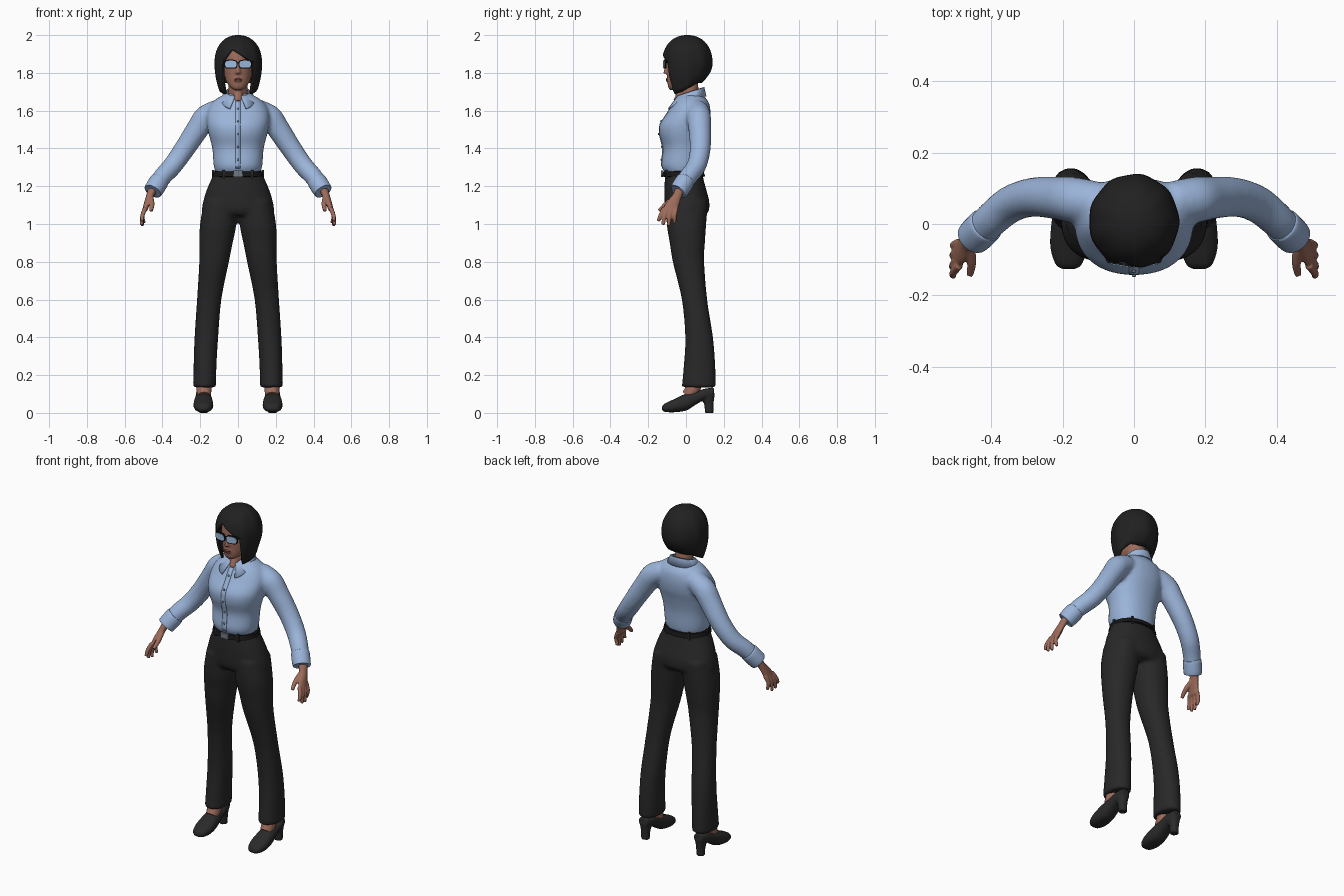
import bpy, bmesh, math
from mathutils import Vector

if "Cube" in bpy.data.objects:
    bpy.data.objects.remove(bpy.data.objects["Cube"])


def material(name, r, g, b):
    m = bpy.data.materials.new(name)
    m.use_nodes = True
    m.diffuse_color = (r, g, b, 1)
    m.node_tree.nodes["Principled BSDF"].inputs["Base Color"].default_value = (r, g, b, 1)
    return m


SHIRT = material("shirt blue", 0.33, 0.46, 0.70)
TROUSER = material("trouser charcoal", 0.021, 0.021, 0.021)
HAIR = material("hair black", 0.015, 0.015, 0.015)
SKIN = material("skin brown", 0.34, 0.15, 0.105)
LIP = material("lip brown", 0.24, 0.08, 0.065)
SHOE = material("shoe charcoal", 0.024, 0.023, 0.023)
BLACK = material("frame black", 0.008, 0.008, 0.008)
LENS = material("lens blue", 0.33, 0.50, 0.74)
STEEL = material("buckle grey", 0.16, 0.19, 0.22)

X, Y, Z = Vector((1, 0, 0)), Vector((0, 1, 0)), Vector((0, 0, 1))


def spline(a, b, c, d, t):
    return 0.5 * (2 * b + (c - a) * t + (2 * a - 5 * b + 4 * c - d) * t * t
                  + (3 * b - a - 3 * c + d) * t ** 3)


def loft(bm, rings, n=28, e=1.0, steps=4):
    """Skin rings of (centre, u axis, v axis), smoothed along the length."""
    last = len(rings) - 1
    dense = []
    for i in range(last):
        four = [rings[min(max(i + k, 0), last)] for k in (-1, 0, 1, 2)]
        for s in range(steps):
            dense.append([spline(*[r[j] for r in four], s / steps) for j in range(3)])
    dense.append(rings[-1])
    loops = []
    for c, u, v in dense:
        loop = []
        for k in range(n):
            a = math.tau * k / n
            ca, sa = math.cos(a), math.sin(a)
            loop.append(bm.verts.new(c + u * math.copysign(abs(ca) ** e, ca)
                                     + v * math.copysign(abs(sa) ** e, sa)))
        loops.append(loop)
    for p, q in zip(loops, loops[1:]):
        for k in range(n):
            bm.faces.new((p[k], p[k - 1], q[k - 1], q[k]))
    bm.faces.new(loops[0])
    bm.faces.new(loops[-1])


def flat(z, x0, x1, front, back, s=1):
    """Horizontal ring between two x and two y limits."""
    c = Vector((s * (x0 + x1) / 2, (front + back) / 2, z))
    return c, X * (x1 - x0) / 2, Y * (back - front) / 2


def tube(bm, path, ref=Y, s=1, n=16, steps=4):
    """Round tube through (x, y, z, radius) points."""
    pts = [Vector((s * p[0], p[1], p[2])) for p in path]
    rings = []
    for i, p in enumerate(path):
        t = (pts[min(i + 1, len(pts) - 1)] - pts[max(i - 1, 0)]).normalized()
        u = t.cross(ref).normalized()
        rings.append((pts[i], u * p[3], t.cross(u) * p[3]))
    loft(bm, rings, n, 1, steps)


def ball(bm, c, rx, ry, rz):
    g = bmesh.ops.create_uvsphere(bm, u_segments=16, v_segments=10, radius=1)["verts"]
    for v in g:
        v.co = Vector((v.co.x * rx + c[0], v.co.y * ry + c[1], v.co.z * rz + c[2]))


def box(bm, c, sx, sy, sz):
    for v in bmesh.ops.create_cube(bm, size=1)["verts"]:
        v.co = Vector((v.co.x * sx + c[0], v.co.y * sy + c[1], v.co.z * sz + c[2]))


def finish(name, bm, mat, voxel=0, smooth=0, shell=0):
    bmesh.ops.recalc_face_normals(bm, faces=bm.faces)
    me = bpy.data.meshes.new(name)
    bm.to_mesh(me)
    bm.free()
    me.materials.append(mat)
    me.shade_smooth()
    me.set_sharp_from_angle(angle=0.8)
    ob = bpy.data.objects.new(name, me)
    bpy.context.collection.objects.link(ob)
    if voxel:
        m = ob.modifiers.new("blend", "REMESH")
        m.mode, m.voxel_size, m.use_smooth_shade = "VOXEL", voxel, True
        m = ob.modifiers.new("soften", "SMOOTH")
        m.factor, m.iterations = 0.5, smooth
    if shell:
        m = ob.modifiers.new("thickness", "SOLIDIFY")
        m.thickness, m.offset = shell, -1
    return ob


def lerp(table, t):
    for (a, p), (b, q) in zip(table, table[1:]):
        if t <= b:
            return p + (q - p) * (t - a) / (b - a)
    return table[-1][1]


# Blouse: torso and sleeves blended into one skin
TORSO = [(1.265, .116, -.108, .083), (1.31, .129, -.13, .09), (1.40, .136, -.122, .095),
         (1.475, .155, -.141, .11), (1.53, .165, -.138, .125), (1.59, .165, -.098, .130),
         (1.64, .14, -.068, .122), (1.672, .10, -.045, .1), (1.69, .06, -.025, .085)]
bm = bmesh.new()
loft(bm, [flat(z, -w, w, f, b) for z, w, f, b in TORSO], 40, 0.9)
SLEEVE = [(.10, .06, 1.605, .058), (.17, .068, 1.565, .064), (.217, .073, 1.498, .06),
          (.285, .075, 1.395, .055), (.347, .055, 1.308, .052), (.40, .012, 1.25, .049),
          (.443, -.03, 1.19, .045)]
for s in (1, -1):
    tube(bm, SLEEVE, s=s, n=28)
finish("blouse", bm, SHIRT, 0.011, 4)
FRONT = [(z, f) for z, w, f, b in TORSO]

# Cuffs
for s, side in ((1, "left"), (-1, "right")):
    bm = bmesh.new()
    tube(bm, [(.413, -.002, 1.232, .044), (.417, -.005, 1.227, .051),
              (.448, -.036, 1.178, .050), (.451, -.04, 1.173, .044)], s=s, n=28)
    finish(side + "_cuff", bm, SHIRT)

# Button placket and buttons
bm = bmesh.new()
rows = []
for i in range(24):
    z = 1.295 + i * 0.0155
    rows.append([bm.verts.new((x, lerp(FRONT, z) - 0.003, z)) for x in (-.014, .014)])
for p, q in zip(rows, rows[1:]):
    bm.faces.new((p[0], p[1], q[1], q[0]))
finish("placket", bm, SHIRT, shell=0.006)
bm = bmesh.new()
for i in range(5):
    z = 1.34 + i * 0.068
    ball(bm, (0, lerp(FRONT, z) - 0.004, z), .006, .004, .006)
finish("buttons", bm, STEEL)

# Folded collar with two points at the front
bm = bmesh.new()
rows = []
for i in range(41):
    a = math.radians(16 + i * 8.2)
    c, s = math.cos(a), math.sin(a)
    p = max(0, c) ** 3
    top = (.064 * s, .018 - .066 * c, 1.70 - .022 * c)
    mid = (.073 * s, .02 - .077 * c, 1.695 - .03 * c)
    low = (s * (.094 + .07 * p), .02 - .088 * c - .034 * p, 1.664 - .012 * c - .045 * p)
    rows.append([bm.verts.new(v) for v in (top, mid, low)])
for p, q in zip(rows, rows[1:]):
    for k in range(2):
        bm.faces.new((p[k], p[k + 1], q[k + 1], q[k]))
finish("collar", bm, SHIRT, shell=0.007)

# Trousers: hips and two flared legs
bm = bmesh.new()
HIPS = [(1.285, .121, -.108, .085), (1.24, .14, -.112, .092), (1.18, .166, -.114, .108),
        (1.12, .184, -.113, .123), (1.07, .192, -.108, .121), (1.045, .18, -.09, .10)]
loft(bm, [flat(z, -w, w, f, b) for z, w, f, b in HIPS], 40, 0.92)
LEG = [(1.12, .0, .18, -.105, .115), (1.0, .008, .201, -.102, .107), (.9, .028, .205, -.086, .10),
       (.8, .048, .205, -.07, .096), (.6, .088, .217, -.022, .112), (.4, .105, .23, -.004, .143),
       (.25, .114, .235, -.012, .155), (.135, .117, .238, -.023, .157)]
for s in (1, -1):
    loft(bm, [flat(*r, s) for r in LEG], 32, 0.92)
finish("trousers", bm, TROUSER, 0.011, 3)

# Belt, loops and buckle
bm = bmesh.new()
loft(bm, [flat(z, -w, w, -w + .006, w - .034) for z, w in
          ((1.25, .125), (1.252, .135), (1.278, .128), (1.28, .118))], 40, 0.92, 1)
finish("belt", bm, BLACK)
bm = bmesh.new()
for a in (35, 145, 215, 325, 90, 270):
    a = math.radians(a)
    box(bm, (.13 * math.sin(a), -.014 - .11 * math.cos(a), 1.263), .013, .013, .046)
finish("belt_loops", bm, TROUSER)
bm = bmesh.new()
box(bm, (0, -.127, 1.266), .05, .01, .032)
finish("buckle", bm, STEEL)

# Head with jaw, nose, neck and throat
bm = bmesh.new()
HEAD = [(1.71, .022, -.085, -.045), (1.725, .042, -.095, -.01), (1.75, .06, -.098, .03),
        (1.79, .073, -.10, .07), (1.83, .079, -.102, .092), (1.88, .081, -.102, .1),
        (1.93, .074, -.09, .09), (1.965, .05, -.055, .065)]
loft(bm, [flat(z, -w, w, f, b) for z, w, f, b in HEAD], 32)
tube(bm, [(0, .035, 1.63, .054), (0, .02, 1.69, .05), (0, .01, 1.78, .05)], n=24)
tube(bm, [(0, -.01, 1.72, .025), (0, -.032, 1.675, .024), (0, -.05, 1.645, .02)], X)
tube(bm, [(0, -.097, 1.85, .007), (0, -.105, 1.82, .010), (0, -.108, 1.795, .014)], X)
ball(bm, (0, -.09, 1.763), .026, .016, .016)
finish("head", bm, SKIN, 0.006, 4)
bm = bmesh.new()
for z in (1.767, 1.759):
    ball(bm, (0, -.101, z), .021, .006, .0055)
finish("lips", bm, LIP)

# Bobbed hair: columns from the crown to a varying hem, open over the face
HEM = [(-180, 1.748), (-120, 1.745), (-75, 1.70), (-48, 1.685), (-40, 1.86), (-16, 1.925),
       (5, 1.90), (38, 1.855), (46, 1.685), (75, 1.70), (120, 1.745), (180, 1.748)]
bm = bmesh.new()
cols = []
for i in range(96):
    deg = -180 + i * 3.75
    a = math.radians(deg)
    c, s = math.cos(a), math.sin(a)
    hem = lerp(HEM, deg)
    curl = .25 + .8 * max(0, -c) ** 1.5
    col = []
    for j in range(25):
        z = 2 - (2 - hem) * (j / 24) ** 2
        if z > 1.85:
            r = max(0, 1 - ((z - 1.85) / .15) ** 2.2) ** .4545
        else:
            r = 1 - curl * ((1.85 - z) / .16) ** 2
        r *= 1 + .012 * math.sin(9 * a) * min(1, j / 8)
        col.append(bm.verts.new((.126 * r * s, .007 - .133 * r * c, z)))
    cols.append(col)
for p, q in zip(cols, cols[1:] + cols[:1]):
    for j in range(24):
        bm.faces.new((p[j], p[j + 1], q[j + 1], q[j]))
bmesh.ops.remove_doubles(bm, verts=bm.verts, dist=0.0004)
finish("hair", bm, HAIR, shell=0.014)

# Glasses: rims, bridge, temples and tinted lenses
rims, lenses = bmesh.new(), bmesh.new()
for s in (1, -1):
    wrap = Vector((1, .16 * s, 0))
    for part, y, d, w, h in ((rims, -.112, .006, .035, .024), (lenses, -.115, .005, .030, .0185)):
        c = Vector((.038 * s, y, 1.846))
        loft(part, [(c + Y * k, wrap * w, Z * h) for k in (-d / 2, d / 2)], 28, 0.6, 1)
    tube(rims, [(.07, -.107, 1.857, .005), (.084, -.07, 1.857, .004), (.088, .01, 1.85, .004)], X, s, 8)
box(rims, (0, -.115, 1.853), .014, .006, .007)
finish("glasses_frame", rims, BLACK)
finish("lenses", lenses, LENS)

# Hands: palm, four fingers and thumb
for s, side in ((1, "left"), (-1, "right")):
    bm = bmesh.new()
    loft(bm, [flat(*r, s) for r in ((1.19, .425, .475, -.055, .0), (1.15, .445, .487, -.075, -.02),
                                    (1.11, .464, .498, -.108, -.034), (1.07, .48, .508, -.125, -.045))], 20)
    for k, tip in enumerate(((.508, -.147, 1.015), (.51, -.122, .995), (.507, -.092, .99), (.497, -.06, 1.005))):
        y = -.115 + k * .021
        tube(bm, [(.490, y, 1.085, .0125), (.506, (y + tip[1]) / 2 - .004, 1.045, .0115),
                  (*tip, .009)], X, s, 10)
    tube(bm, [(.462, -.06, 1.14, .015), (.455, -.105, 1.105, .0135), (.46, -.143, 1.07, .010)], X, s, 10)
    finish(side + "_hand", bm, SKIN, 0.0045, 2)

    # Heeled shoe and bare instep
    bm = bmesh.new()
    SOLE = [(-.127, .018, .03, .014), (-.115, .006, .048, .036), (-.065, .003, .072, .052),
            (0, .012, .102, .049), (.05, .042, .113, .042), (.10, .07, .128, .04), (.148, .08, .135, .028)]
    loft(bm, [(Vector((.183 * s, y, (lo + hi) / 2)), X * w, Z * (hi - lo) / 2) for y, lo, hi, w in SOLE], 24, 0.85)
    loft(bm, [flat(z, .183 - w, .183 + w, f, b, s) for z, w, f, b in
              ((0, .023, .1, .145), (.05, .025, .095, .146), (.1, .036, .07, .153))], 20, 0.85)
    finish(side + "_shoe", bm, SHOE, 0.006, 2)
    bm = bmesh.new()
    tube(bm, [(.18, .01, .09, .034), (.18, .035, .125, .04), (.178, .06, .2, .038)], X, s)
    finish(side + "_ankle", bm, SKIN)
